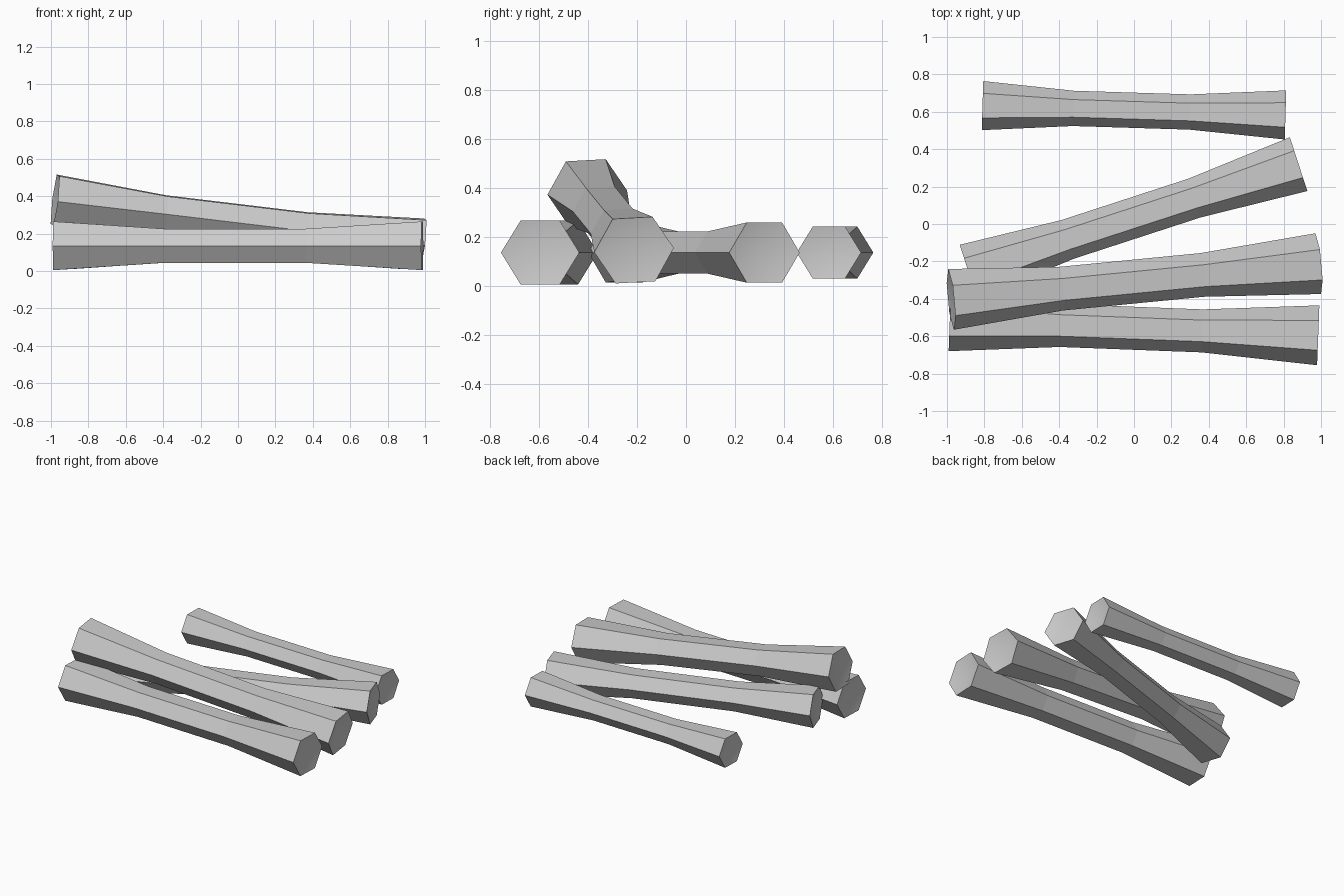
import bpy, bmesh, math
from mathutils import Vector

if "Cube" in bpy.data.objects:
    bpy.data.objects.remove(bpy.data.objects["Cube"])

grey = bpy.data.materials.new("plain_grey")
grey.diffuse_color = (0.6, 0.6, 0.6, 1)
grey.use_nodes = True
grey.node_tree.nodes["Principled BSDF"].inputs["Base Color"].default_value = grey.diffuse_color

SIDES = 6
# position along the log (-1..1), half width, half height of each hexagon ring
RINGS = [(-1, 0.16, 0.13), (-0.4, 0.115, 0.091),
         (0.37, 0.115, 0.091), (1, 0.16, 0.13)]
DISH = 0.03  # how far the end centres sink in


def make_log(name, start, end, scale, roll=0.0):
    start, end = Vector(start), Vector(end)
    mid, half = (start + end) / 2, (end - start) / 2
    u = half.normalized()
    side = Vector((0, 0, 1)).cross(u).normalized()
    up = u.cross(side)
    v = side * math.cos(roll) + up * math.sin(roll)
    w = u.cross(v)

    bm = bmesh.new()
    rings = []
    for t, r, h in RINGS:
        ring = []
        for i in range(SIDES):
            a = math.tau * i / SIDES
            ring.append(bm.verts.new(mid + half * t
                        + v * (scale * r * math.cos(a))
                        + w * (scale * h * math.sin(a) / math.sin(math.pi / 3))))
        rings.append(ring)
    # flat long sides
    for a, b in zip(rings, rings[1:]):
        for i in range(SIDES):
            j = (i + 1) % SIDES
            bm.faces.new((a[i], a[j], b[j], b[i]))
    # softly dished ends with crisp rims
    for ring, c in ((rings[0], start + u * DISH * scale),
                    (rings[-1], end - u * DISH * scale)):
        centre = bm.verts.new(c)
        for i in range(SIDES):
            p, q = ring[i], ring[(i + 1) % SIDES]
            f = bm.faces.new((p, q, centre))
            f.smooth = True
            bm.edges.get((p, q)).smooth = False
    bmesh.ops.recalc_face_normals(bm, faces=bm.faces)
    me = bpy.data.meshes.new(name)
    bm.to_mesh(me)
    bm.free()
    me.materials.append(grey)
    ob = bpy.data.objects.new(name, me)
    bpy.context.collection.objects.link(ob)


# three logs on the ground and one leaning across the diagonal one
make_log("front_log", (-0.985, -0.52, 0.135), (0.985, -0.595, 0.135), 1.0)
make_log("leaning_log", (-0.978, -0.403, 0.38), (0.985, -0.212, 0.145), 1.02, 0.055)
make_log("diagonal_log", (-0.885, -0.255, 0.135), (0.88, 0.32, 0.135), 0.945)
make_log("back_log", (-0.81, 0.633, 0.135), (0.81, 0.583, 0.135), 0.82)
